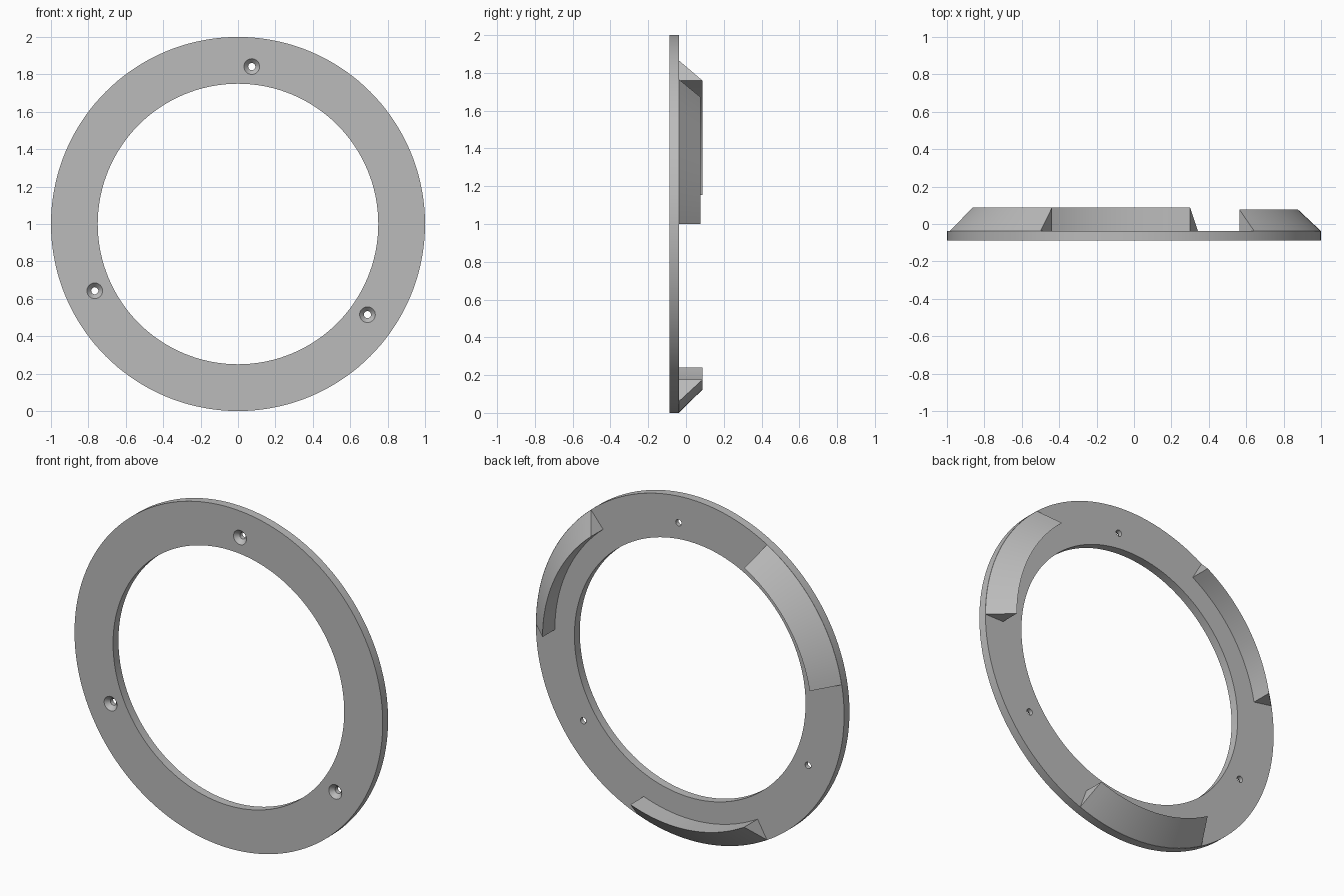
import bpy, bmesh
from math import radians, cos, sin, pi
from mathutils import Vector, Matrix

cube = bpy.data.objects.get("Cube")
if cube:
    bpy.data.objects.remove(cube, do_unlink=True)

# Sizes
CENTRE = Vector((0, 0, 1))
FRONT, FACE, BACK = -0.087, -0.037, 0.087
OUTER, INNER = 1.0, 0.75

grey = bpy.data.materials.new("plain grey")
grey.use_nodes = True
grey.diffuse_color = (0.5, 0.5, 0.5, 1)
grey.node_tree.nodes["Principled BSDF"].inputs["Base Color"].default_value = (0.5, 0.5, 0.5, 1)


def revolve(name, profile, start, sweep, steps, centre):
    """Spin a closed (radius, y) profile about the y axis; angles run from +x to +z."""
    bm = bmesh.new()
    full = sweep == 360
    rows = []
    for i in range(steps if full else steps + 1):
        a = radians(start + sweep * i / steps)
        rows.append([bm.verts.new((r * cos(a), y, r * sin(a))) for r, y in profile])
    n = len(profile)
    for i in range(steps):
        a, b = rows[i], rows[(i + 1) % len(rows)]
        for j in range(n):
            k = (j + 1) % n
            bm.faces.new((a[j], a[k], b[k], b[j]))
    if not full:
        bm.faces.new(rows[0])
        bm.faces.new(rows[-1])
    bmesh.ops.remove_doubles(bm, verts=bm.verts, dist=1e-6)
    bmesh.ops.recalc_face_normals(bm, faces=bm.faces)
    mesh = bpy.data.meshes.new(name)
    bm.to_mesh(mesh)
    bm.free()
    mesh.materials.append(grey)
    obj = bpy.data.objects.new(name, mesh)
    obj.location = centre
    bpy.context.collection.objects.link(obj)
    return obj


def smooth(obj):
    bpy.ops.object.select_all(action='DESELECT')
    obj.select_set(True)
    bpy.context.view_layer.objects.active = obj
    bpy.ops.object.shade_smooth_by_angle(angle=radians(25))


# Flat ring
ring = revolve("ring", [(INNER, FRONT), (OUTER, FRONT), (OUTER, FACE), (INNER, FACE)],
               0, 360, 144, CENTRE)

# Countersunk screw holes
sink = [(0, FRONT - 0.01), (0.042, FRONT - 0.01), (0.042, FRONT),
        (0.019, FRONT + 0.025), (0.019, FACE + 0.01), (0, FACE + 0.01)]
for i in range(3):
    a = radians(85 + 120 * i)
    spot = CENTRE + 0.845 * Vector((cos(a), 0, sin(a)))
    cutter = revolve("screw_hole_cutter", sink, 0, 360, 32, spot)
    cutter.hide_render = True
    cut = ring.modifiers.new("screw hole", 'BOOLEAN')
    cut.operation = 'DIFFERENCE'
    cut.solver = 'EXACT'
    cut.object = cutter
    bpy.context.view_layer.objects.active = ring
    bpy.ops.object.modifier_apply(modifier=cut.name)
    bpy.data.objects.remove(cutter, do_unlink=True)
smooth(ring)

# Three curved wedges on the back; the one on the left side is slightly lower
for name, start, top in (("left_wedge", 0, BACK - 0.01),
                         ("right_wedge", 120, BACK),
                         ("bottom_wedge", 240, BACK)):
    wedge = revolve(name, [(0.877, FACE), (0.999, FACE), (0.877, top)],
                    start, 50, 20, CENTRE)
    smooth(wedge)
